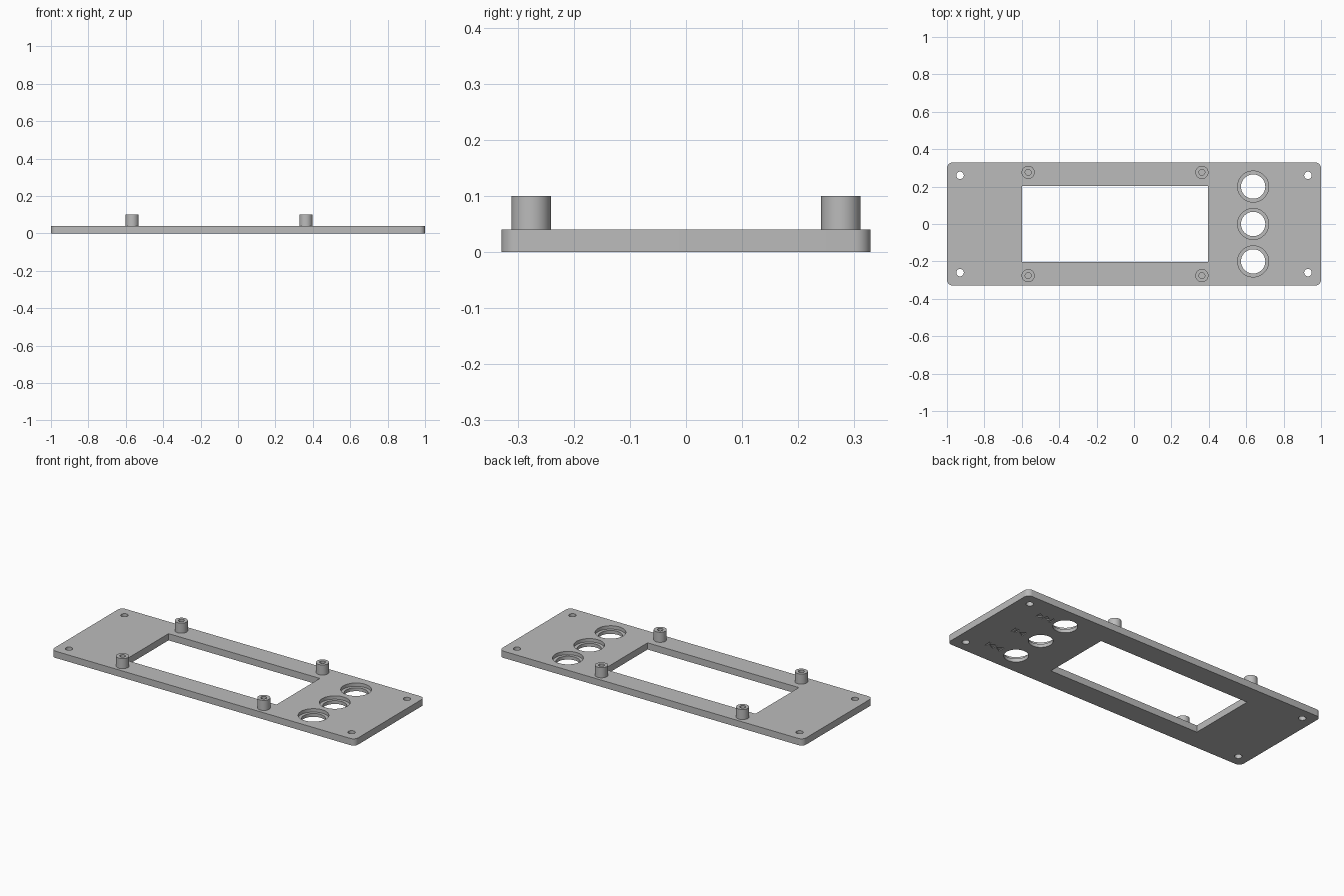
import bpy
import bmesh
from math import cos, sin, pi, radians

cube = bpy.data.objects.get("Cube")
if cube:
    bpy.data.objects.remove(cube, do_unlink=True)

grey = bpy.data.materials.new("plain grey")
grey.use_nodes = True
colour = (0.5, 0.5, 0.5, 1)
grey.diffuse_color = colour
grey.node_tree.nodes["Principled BSDF"].inputs["Base Color"].default_value = colour

HALF_X, HALF_Y, THICK = 1.0, 0.329, 0.04
POST_TOP = 0.10


def prism(name, points, z0, z1):
    """Extrude a flat outline from z0 up to z1."""
    bm = bmesh.new()
    face = bm.faces.new([bm.verts.new((x, y, z0)) for x, y in points])
    out = bmesh.ops.extrude_face_region(bm, geom=[face])
    top = [v for v in out["geom"] if isinstance(v, bmesh.types.BMVert)]
    bmesh.ops.translate(bm, verts=top, vec=(0, 0, z1 - z0))
    bmesh.ops.recalc_face_normals(bm, faces=bm.faces)
    mesh = bpy.data.meshes.new(name)
    bm.to_mesh(mesh)
    bm.free()
    mesh.materials.append(grey)
    obj = bpy.data.objects.new(name, mesh)
    bpy.context.collection.objects.link(obj)
    return obj


def circle(x, y, r, n=48):
    return [(x + r * cos(2 * pi * i / n), y + r * sin(2 * pi * i / n)) for i in range(n)]


def rect(x0, x1, y0, y1):
    return [(x0, y0), (x1, y0), (x1, y1), (x0, y1)]


def rounded_rect(hx, hy, r, steps=8):
    pts = []
    for k, (sx, sy) in enumerate([(1, 1), (-1, 1), (-1, -1), (1, -1)]):
        for i in range(steps + 1):
            a = (k + i / steps) * pi / 2
            pts.append((sx * (hx - r) + r * cos(a), sy * (hy - r) + r * sin(a)))
    return pts


def activate(obj):
    bpy.ops.object.select_all(action="DESELECT")
    obj.select_set(True)
    bpy.context.view_layer.objects.active = obj


def cut(target, points, z0, z1):
    """Subtract an extruded outline from the target."""
    cutter = prism("cutter", points, z0, z1)
    cutter.hide_render = True
    mod = target.modifiers.new("cut", "BOOLEAN")
    mod.operation, mod.solver, mod.object = "DIFFERENCE", "EXACT", cutter
    activate(target)
    bpy.ops.object.modifier_apply(modifier=mod.name)
    bpy.data.objects.remove(cutter, do_unlink=True)


def smooth(obj):
    activate(obj)
    bpy.ops.object.shade_smooth_by_angle(angle=radians(30))


# Panel with the display window
panel = prism("panel", rounded_rect(HALF_X, HALF_Y, 0.03), 0, THICK)
cut(panel, rect(-0.6, 0.396, -0.204, 0.204), -0.1, 0.2)

# Corner screw holes
for sx in (-1, 1):
    for sy in (-1, 1):
        cut(panel, circle(sx * 0.93, sy * 0.26, 0.02, 32), -0.1, 0.2)

# Button holes, stepped wider on the upper side
for y in (-0.2, 0, 0.2):
    cut(panel, circle(0.637, y, 0.065), -0.1, 0.2)
    cut(panel, circle(0.637, y, 0.083), 0.02, 0.2)


# Engraved transport symbols on the underside, read towards -x
def bar(u, y):
    x = 0.78 - u
    cut(panel, rect(x - 0.004, x + 0.004, y - 0.02, y + 0.02), -0.1, 0.005)


def arrow(u, y, way):
    x = 0.78 - u
    tip = x - way * 0.018
    base = x + way * 0.018
    cut(panel, [(tip, y), (base, y + 0.02), (base, y - 0.02)], -0.1, 0.005)


bar(-0.05, -0.2)
arrow(-0.02, -0.2, -1)
arrow(0.025, -0.2, -1)
bar(-0.04, 0)
bar(-0.02, 0)
arrow(0.015, 0, -1)
arrow(-0.025, 0.2, 1)
arrow(0.02, 0.2, 1)
bar(0.05, 0.2)
smooth(panel)

# Hollow mounting posts around the window
for side, x in (("right", -0.566), ("left", 0.363)):
    for end, y in (("front", -0.276), ("back", 0.276)):
        post = prism(f"{end}_{side}_post", circle(x, y, 0.035), THICK, POST_TOP)
        cut(post, circle(x, y, 0.016, 32), THICK + 0.005, 0.2)
        smooth(post)
